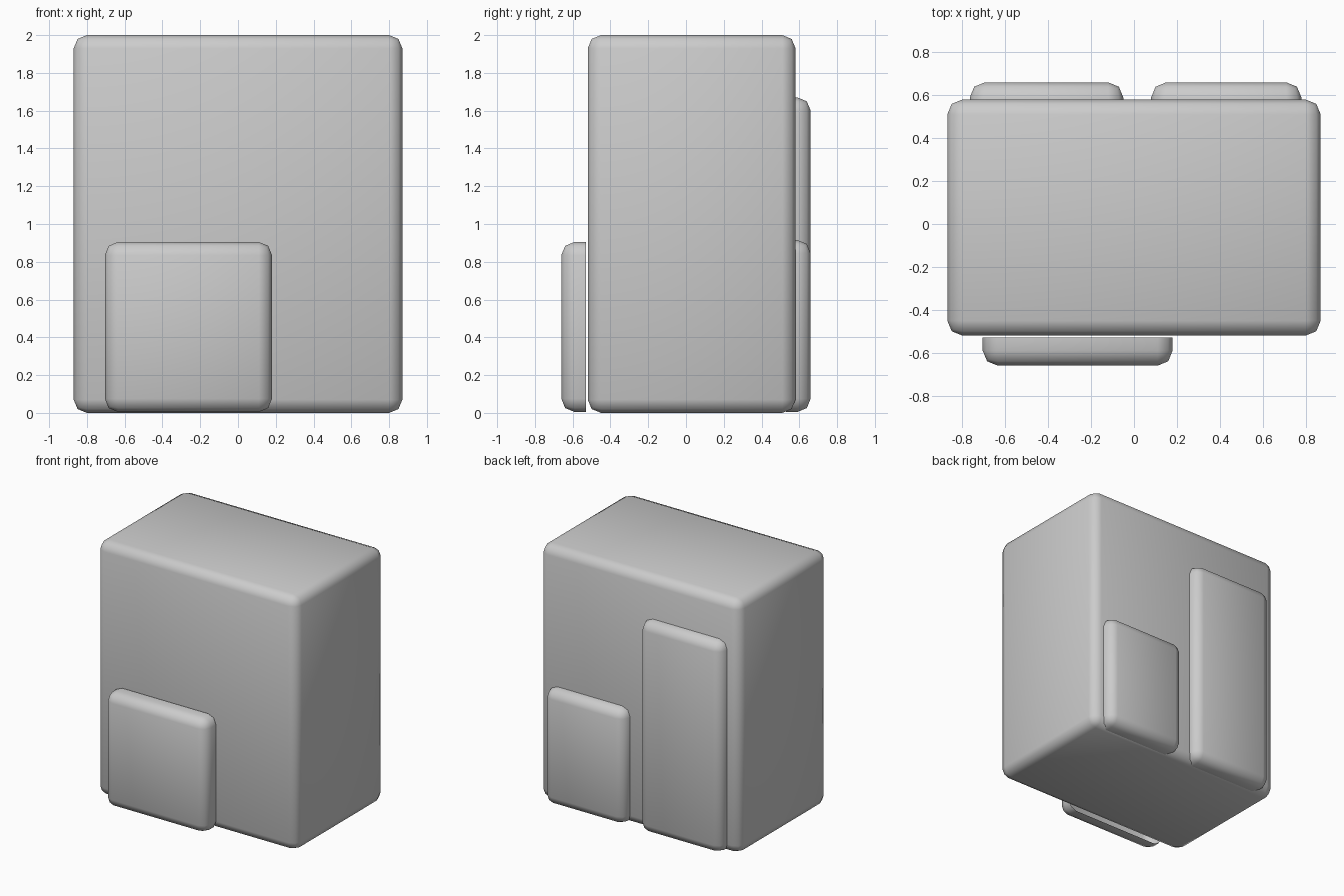
import bpy, bmesh

if "Cube" in bpy.data.objects:
    bpy.data.objects.remove(bpy.data.objects["Cube"])


def rounded_box(name, lo, hi, open_side=0):
    """Softly bevelled box; open_side (+1/-1) leaves the +y/-y side open."""
    bm = bmesh.new()
    bmesh.ops.create_cube(bm, size=1)
    for v in bm.verts:
        v.co = [hi[i] if v.co[i] > 0 else lo[i] for i in range(3)]
    bm.normal_update()
    if open_side:
        back = [f for f in bm.faces if f.normal.y * open_side > 0.9]
        bmesh.ops.delete(bm, geom=back, context='FACES_ONLY')
    edges = [e for e in bm.edges if not e.is_boundary]
    bmesh.ops.bevel(bm, geom=edges, offset=0.07, offset_type='OFFSET',
                    segments=2, profile=0.5, affect='EDGES', clamp_overlap=True)
    for f in bm.faces:
        f.smooth = True
    mesh = bpy.data.meshes.new(name)
    bm.to_mesh(mesh)
    bm.free()
    obj = bpy.data.objects.new(name, mesh)
    bpy.context.collection.objects.link(obj)
    return obj


# Main block
rounded_box("main_block", (-0.87, -0.52, 0), (0.87, 0.58, 2))

# Low panel standing just off the front
rounded_box("front_panel", (-0.705, -0.66, 0.005), (0.18, -0.53, 0.905), 1)

# Tall and short panels set into the back
rounded_box("back_panel_tall", (-0.765, 0.53, 0.005), (-0.05, 0.66, 1.67), -1)
rounded_box("back_panel_short", (0.08, 0.53, 0.005), (0.78, 0.66, 0.915), -1)
